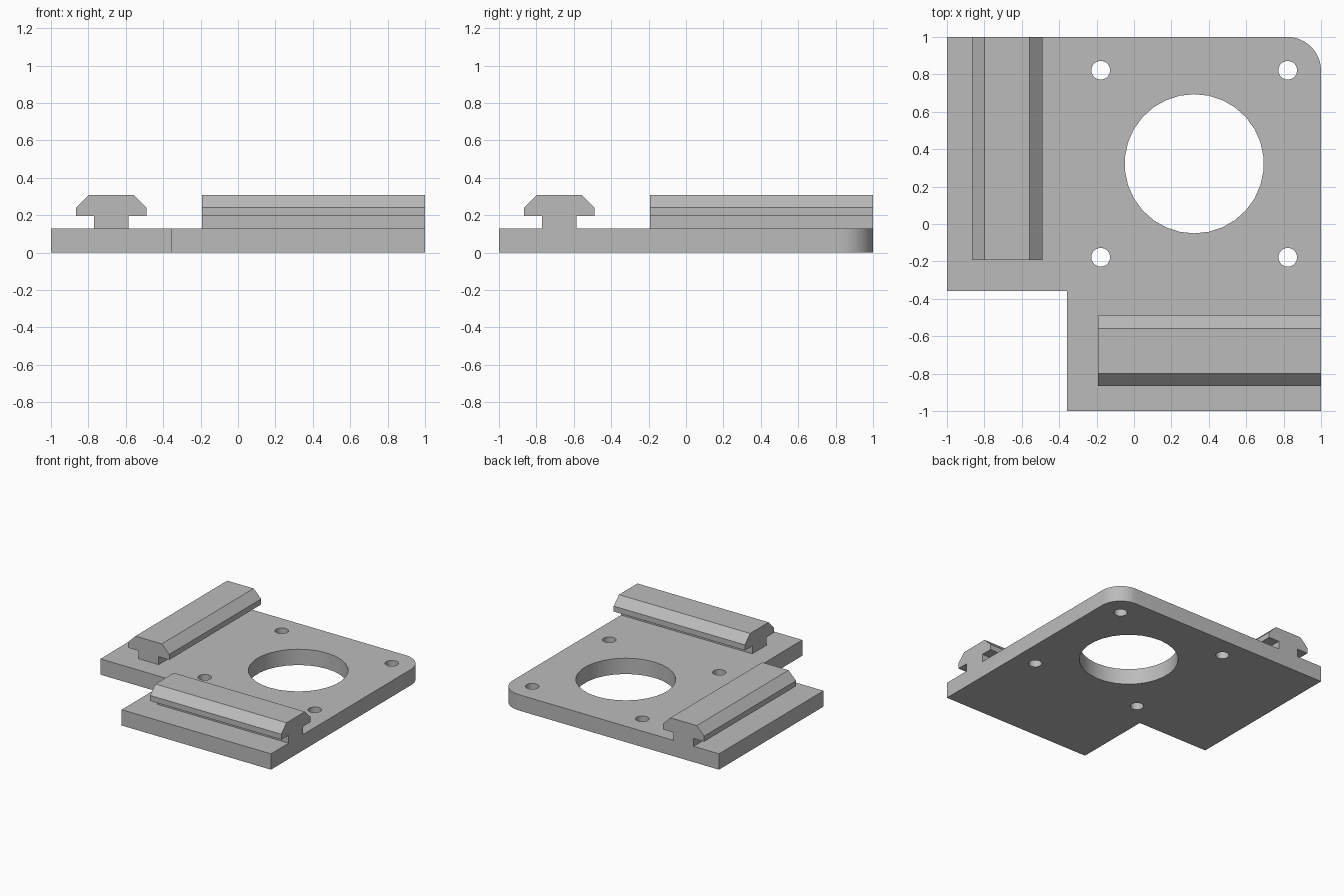
import bpy, bmesh
from math import cos, sin, pi
from mathutils import Matrix, Vector

if "Cube" in bpy.data.objects:
    bpy.data.objects.remove(bpy.data.objects["Cube"])

grey = bpy.data.materials.new("plain grey")
grey.use_nodes = True
COLOUR = (0.5, 0.5, 0.5, 1)
grey.diffuse_color = COLOUR
grey.node_tree.nodes["Principled BSDF"].inputs["Base Color"].default_value = COLOUR

THICK = 0.13      # plate thickness
NOTCH = -0.357    # inner corner of the L
CENTRE = 0.322    # motor opening centre, in x and y
PITCH = 0.5       # screw offset from that centre
RADIUS = 0.18     # rounded corner


def prism(name, points, direction):
    """Extrude a closed outline of 3D points along a vector."""
    bm = bmesh.new()
    face = bm.faces.new([bm.verts.new(p) for p in points])
    ext = bmesh.ops.extrude_face_region(bm, geom=[face])
    verts = [g for g in ext["geom"] if isinstance(g, bmesh.types.BMVert)]
    bmesh.ops.translate(bm, verts=verts, vec=Vector(direction))
    bmesh.ops.recalc_face_normals(bm, faces=bm.faces)
    mesh = bpy.data.meshes.new(name)
    bm.to_mesh(mesh)
    bm.free()
    mesh.materials.append(grey)
    obj = bpy.data.objects.new(name, mesh)
    bpy.context.collection.objects.link(obj)
    return obj


def arc(cx, cy, r, start, end, steps, z):
    return [(cx + r * cos(start + (end - start) * i / steps),
             cy + r * sin(start + (end - start) * i / steps), z)
            for i in range(steps + 1)]


def hole(name, cx, cy, r):
    ring = arc(cx, cy, r, pi / 2, pi * 5 / 2, 30, -0.1)[:-1]
    return prism(name, ring, (0, 0, 0.4))


def combine(obj, other, operation):
    """Boolean another part into obj, then discard the helper."""
    other.hide_render = True
    mod = obj.modifiers.new(operation.lower(), "BOOLEAN")
    mod.operation, mod.object, mod.solver = operation, other, "EXACT"
    bpy.context.view_layer.objects.active = obj
    bpy.ops.object.modifier_apply(modifier=mod.name)
    bpy.data.objects.remove(other)


# L-shaped plate with one rounded corner
corner = 1 - RADIUS
outline = [(-1, NOTCH, 0), (NOTCH, NOTCH, 0), (NOTCH, -1, 0), (1, -1, 0)]
outline += arc(corner, corner, RADIUS, 0, pi / 2, 12, 0) + [(-1, 1, 0)]
plate = prism("mounting_plate", outline, (0, 0, THICK))

# Chamfered T-slot rails, one along y and its diagonal twin along x
half = [(0.092, THICK), (0.092, 0.195), (0.188, 0.195), (0.188, 0.24), (0.12, 0.308)]
profile = half + [(-x, z) for x, z in reversed(half)]
RAIL, START = -0.678, -0.192
swap_xy = Matrix(((0, 1, 0, 0), (1, 0, 0, 0), (0, 0, 1, 0), (0, 0, 0, 1)))
for name, turn in (("left_rail", Matrix.Identity(4)), ("front_rail", swap_xy)):
    section = [turn @ Vector((RAIL + x, START, z)) for x, z in profile]
    rail = prism(name, section, turn @ Vector((0, 1 - START, 0)))
    combine(plate, rail, "UNION")

# Central opening and four screw holes
combine(plate, hole("opening_cutter", CENTRE, CENTRE, 0.372), "DIFFERENCE")
for sx in (-1, 1):
    for sy in (-1, 1):
        screw = hole("screw_cutter", CENTRE + sx * PITCH, CENTRE + sy * PITCH, 0.05)
        combine(plate, screw, "DIFFERENCE")

# Smooth the round walls, keep the machined edges crisp
bpy.ops.object.select_all(action="DESELECT")
plate.select_set(True)
bpy.context.view_layer.objects.active = plate
bpy.ops.object.shade_smooth_by_angle(angle=pi / 6)
